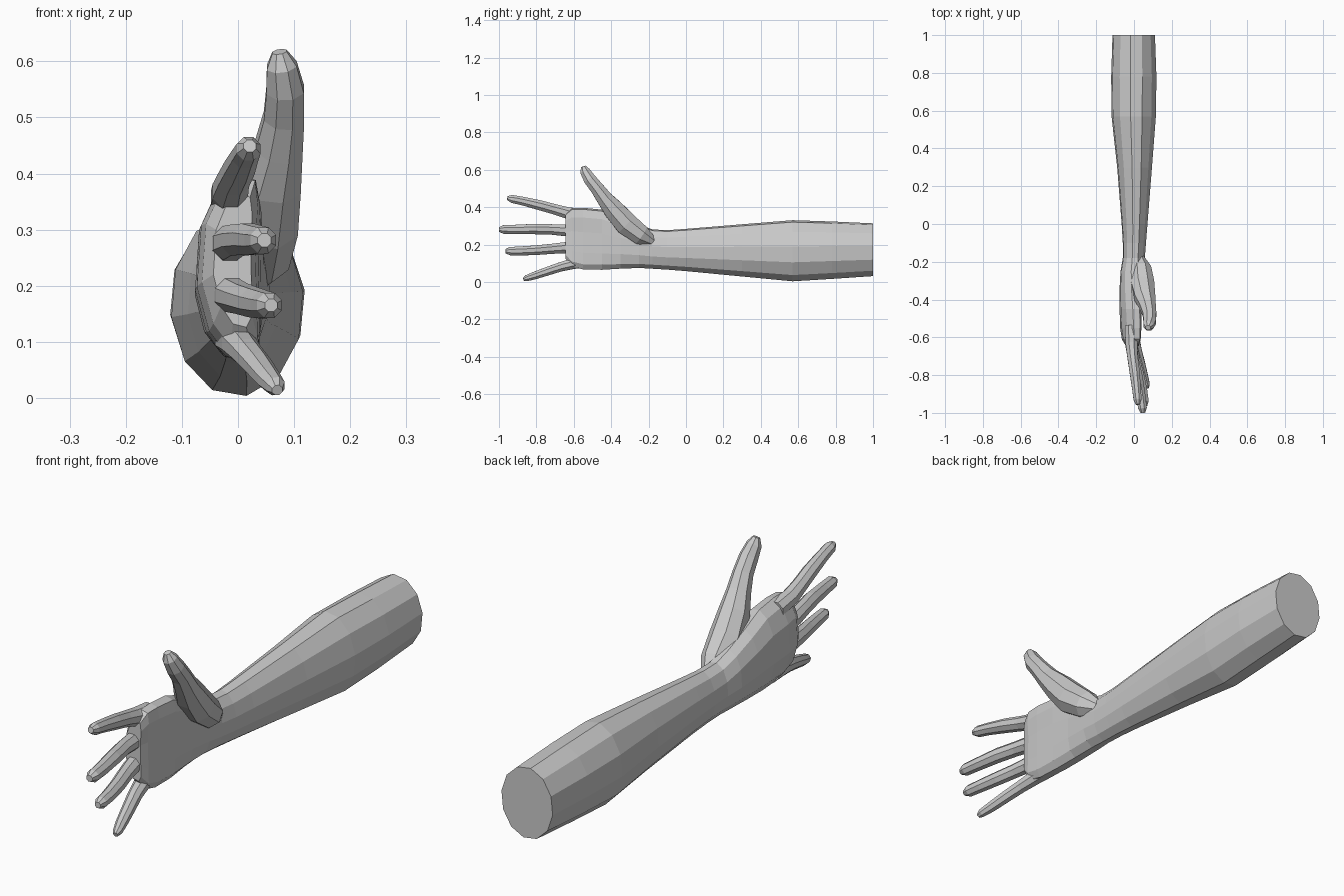
import bpy, bmesh, math
from mathutils import Vector

if "Cube" in bpy.data.objects:
    bpy.data.objects.remove(bpy.data.objects["Cube"])

skin = bpy.data.materials.new("grey skin")
skin.diffuse_color = (0.6, 0.6, 0.6, 1)
skin.use_nodes = True
skin.node_tree.nodes["Principled BSDF"].inputs["Base Color"].default_value = skin.diffuse_color


def loft(name, rings):
    """Bridge equal rings of points and cap both ends."""
    bm = bmesh.new()
    rows = [[bm.verts.new(p) for p in ring] for ring in rings]
    n = len(rows[0])
    for a, b in zip(rows, rows[1:]):
        for i in range(n):
            j = (i + 1) % n
            bm.faces.new((a[i], a[j], b[j], b[i]))
    bm.faces.new(rows[0])
    bm.faces.new(rows[-1])
    bmesh.ops.recalc_face_normals(bm, faces=bm.faces)
    mesh = bpy.data.meshes.new(name)
    bm.to_mesh(mesh)
    bm.free()
    mesh.materials.append(skin)
    ob = bpy.data.objects.new(name, mesh)
    bpy.context.collection.objects.link(ob)
    return ob


def arm_ring(y, z0, z1, x0, x1, power, bow, n=12):
    """Rounded section; bow curls the top and bottom edges towards the palm side."""
    ring = []
    for k in range(n):
        a = math.tau * k / n + math.radians(8)
        c, s = math.cos(a), math.sin(a)
        u = math.copysign(abs(c) ** power, c)
        v = math.copysign(abs(s) ** power, s)
        ring.append(((x0 + x1) / 2 + u * (x1 - x0) / 2 + bow * v * v, y,
                     (z0 + z1) / 2 + v * (z1 - z0) / 2))
    return ring


def digit(name, path, n=8):
    """Tube through (x, y, z, radius) points, with a blunt bevelled tip."""
    pts = [Vector(p[:3]) for p in path]
    rings = []
    for i, p in enumerate(pts):
        d = (pts[min(i + 1, len(pts) - 1)] - pts[max(i - 1, 0)]).normalized()
        side = d.cross(Vector((1, 0, 0))).normalized()
        up = side.cross(d)
        r = path[i][3]
        rings.append([p + r * (math.cos(a) * side + math.sin(a) * up)
                      for a in (math.tau * (k + .5) / n for k in range(n))])
    return loft(name, rings)


# Forearm, wrist and palm: y, bottom, top, back-of-hand side, palm side, roundness, bow
sections = [
    (1.00, .030, .315, -.115, .112, 1, 0),
    (.78, .015, .325, -.122, .120, 1, 0),
    (.57, .002, .332, -.120, .117, 1, 0),
    (.30, .028, .310, -.090, .096, 1, 0),
    (0.0, .057, .285, -.066, .072, 1, 0),
    (-.10, .065, .278, -.060, .064, 1, 0),
    (-.18, .070, .282, -.060, .058, 1, 0),
    (-.25, .074, .310, -.072, .054, .9, .005),
    (-.35, .070, .350, -.078, .046, .85, .015),
    (-.45, .064, .388, -.078, .040, .8, .025),
    (-.55, .066, .398, -.075, .035, .8, .03),
    (-.61, .082, .396, -.066, .030, .8, .03),
    (-.645, .125, .365, -.045, .022, .8, .02),
]
arm = loft("arm_and_palm", [arm_ring(*s) for s in sections])

# Fingers and thumb, each starting inside the palm
digits = {
    "index_finger": [(-.015, -.54, .355, .036), (-.014, -.63, .368, .034), (-.008, -.70, .388, .030),
                     (.003, -.78, .410, .029), (.013, -.87, .432, .025), (.019, -.93, .444, .023),
                     (.021, -.955, .449, .012)],
    "middle_finger": [(-.018, -.56, .272, .036), (-.014, -.65, .276, .033), (-.002, -.72, .281, .030),
                      (.018, -.81, .283, .030), (.036, -.91, .281, .027), (.045, -.975, .281, .025),
                      (.047, -1.0, .281, .013)],
    "ring_finger": [(-.018, -.56, .188, .036), (-.010, -.65, .183, .032), (.006, -.72, .177, .029),
                    (.028, -.80, .170, .028), (.046, -.88, .166, .026), (.056, -.94, .165, .024),
                    (.059, -.965, .165, .012)],
    "little_finger": [(-.008, -.52, .108, .036), (.000, -.60, .099, .031), (.016, -.67, .081, .027),
                      (.036, -.74, .058, .025), (.055, -.81, .034, .022), (.067, -.85, .021, .018),
                      (.070, -.868, .014, .010)],
    "thumb": [(.025, -.18, .215, .030), (.038, -.24, .250, .057), (.046, -.32, .312, .066),
              (.058, -.385, .385, .059), (.073, -.435, .445, .046), (.082, -.475, .500, .039),
              (.084, -.515, .550, .036), (.078, -.540, .592, .029), (.074, -.549, .617, .014)],
}
parts = [digit(name, path) for name, path in digits.items()]

# Fuse the digits with the palm into one surface
bpy.context.view_layer.objects.active = arm
for part in parts:
    mod = arm.modifiers.new("join", "BOOLEAN")
    mod.operation = "UNION"
    mod.solver = "EXACT"
    mod.object = part
    bpy.ops.object.modifier_apply(modifier=mod.name)
    bpy.data.objects.remove(part)
arm.name = "forearm_with_hand"
